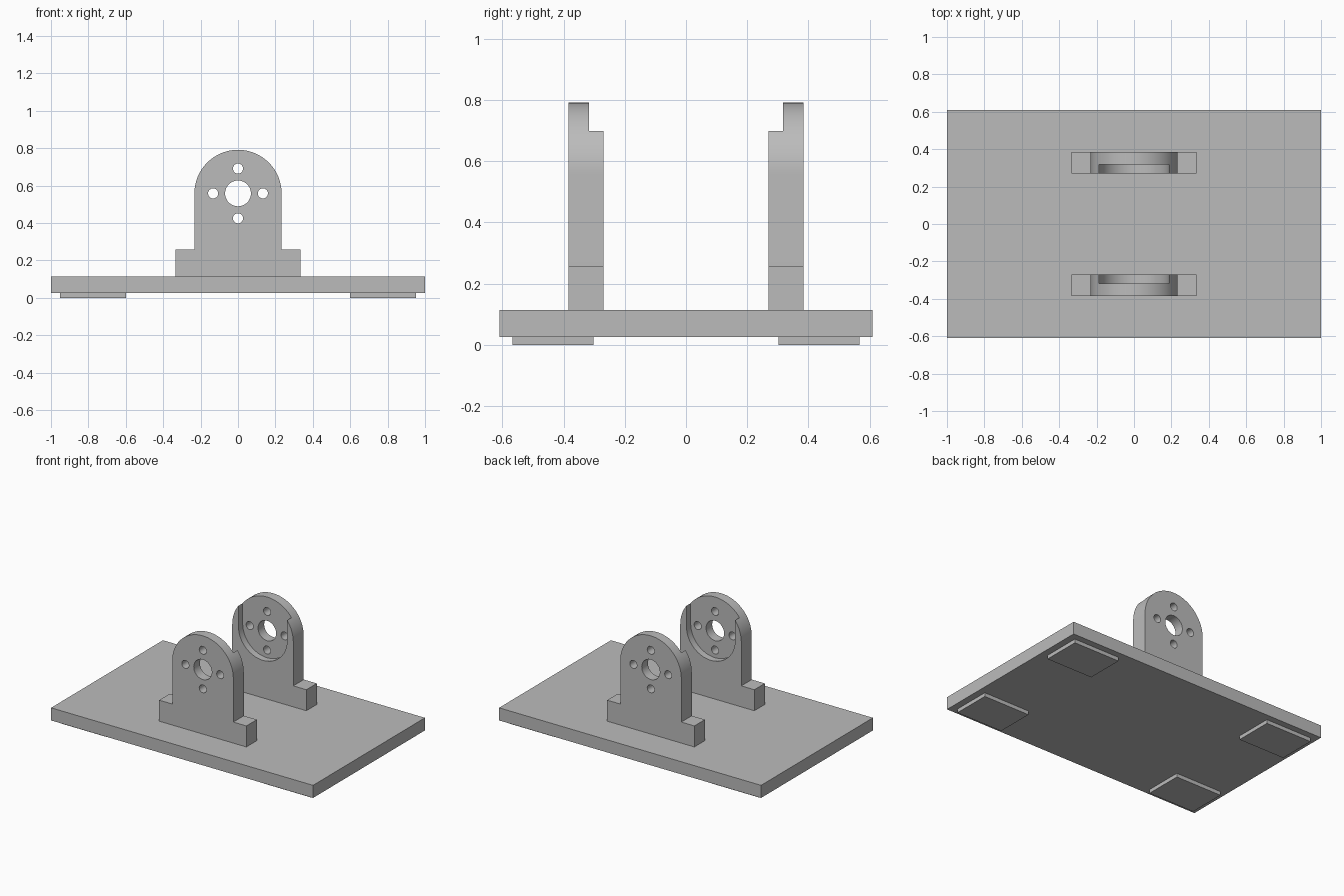
import bpy, bmesh, math
from mathutils import Matrix

cube = bpy.data.objects.get("Cube")
if cube:
    bpy.data.objects.remove(cube, do_unlink=True)

grey = bpy.data.materials.new("plain grey")
grey.use_nodes = True
grey.diffuse_color = (0.5, 0.5, 0.5, 1)
grey.node_tree.nodes["Principled BSDF"].inputs["Base Color"].default_value = grey.diffuse_color

HUB_Z = 0.558                 # height of the bearing axis
INNER, POCKET, OUTER = 0.27, 0.317, 0.384   # bracket depths along y


def arc(radius, start, end, steps=48):
    """Points on an arc about the hub, in the x-z plane."""
    angles = [math.radians(start + (end - start) * i / steps) for i in range(steps + 1)]
    return [(radius * math.cos(a), HUB_Z + radius * math.sin(a)) for a in angles]


def prism(name, outline, y0, y1):
    """Extrude an x-z outline from y0 to y1."""
    bm = bmesh.new()
    face = bm.faces.new([bm.verts.new((x, y0, z)) for x, z in outline])
    ext = bmesh.ops.extrude_face_region(bm, geom=[face])["geom"]
    verts = [v for v in ext if isinstance(v, bmesh.types.BMVert)]
    bmesh.ops.translate(bm, verts=verts, vec=(0, y1 - y0, 0))
    bmesh.ops.recalc_face_normals(bm, faces=bm.faces)
    mesh = bpy.data.meshes.new(name)
    bm.to_mesh(mesh)
    bm.free()
    mesh.materials.append(grey)
    obj = bpy.data.objects.new(name, mesh)
    bpy.context.collection.objects.link(obj)
    return obj


def box(name, x0, x1, y0, y1, z0, z1):
    return prism(name, [(x0, z0), (x1, z0), (x1, z1), (x0, z1)], y0, y1)


def activate(obj):
    bpy.ops.object.select_all(action="DESELECT")
    obj.select_set(True)
    bpy.context.view_layer.objects.active = obj


def cut(obj, cutter):
    activate(obj)
    mod = obj.modifiers.new("cut", "BOOLEAN")
    mod.operation, mod.solver, mod.object = "DIFFERENCE", "EXACT", cutter
    bpy.ops.object.modifier_apply(modifier=mod.name)
    bpy.data.objects.remove(cutter, do_unlink=True)


# Base plate and its four pads
box("base_plate", -1, 1, -0.61, 0.61, 0.026, 0.113)
for sx, side in ((-1, "right"), (1, "left")):
    for sy, end in ((-1, "front"), (1, "back")):
        xs, ys = sorted((sx * 0.6, sx * 0.953)), sorted((sy * 0.302, sy * 0.566))
        box(f"{end}_{side}_pad", *xs, *ys, 0, 0.026)

# Bracket outline: stepped foot below a round-topped upright
outline = [(-0.333, 0.113), (0.333, 0.113), (0.333, 0.258), (0.233, 0.258)]
outline += arc(0.233, 0, 180) + [(-0.233, 0.258), (-0.333, 0.258)]
bracket = prism("back_bracket", outline, INNER, OUTER)

# U-shaped pocket on the inner face, open at the top
pocket = arc(0.186, 180, 360) + [(0.186, 1), (-0.186, 1)]
cut(bracket, prism("pocket_cutter", pocket, INNER - 0.1, POCKET))

# Shaft hole and four bolt holes
holes = [(0, 0, 0.069)] + [(dx * 0.133, dz * 0.133, 0.027)
                           for dx, dz in ((1, 0), (-1, 0), (0, 1), (0, -1))]
for dx, dz, radius in holes:
    ring = [(x + dx, z + dz) for x, z in arc(radius, 0, 360)[:-1]]
    cut(bracket, prism("hole_cutter", ring, INNER - 0.1, OUTER + 0.1))

# Matching front bracket, turned to face the back one
front = bracket.copy()
front.data = bracket.data.copy()
front.name = "front_bracket"
bpy.context.collection.objects.link(front)
front.data.transform(Matrix.Rotation(math.pi, 4, "Z"))

for obj in (bracket, front):
    activate(obj)
    bpy.ops.object.shade_smooth_by_angle(angle=math.radians(30))
